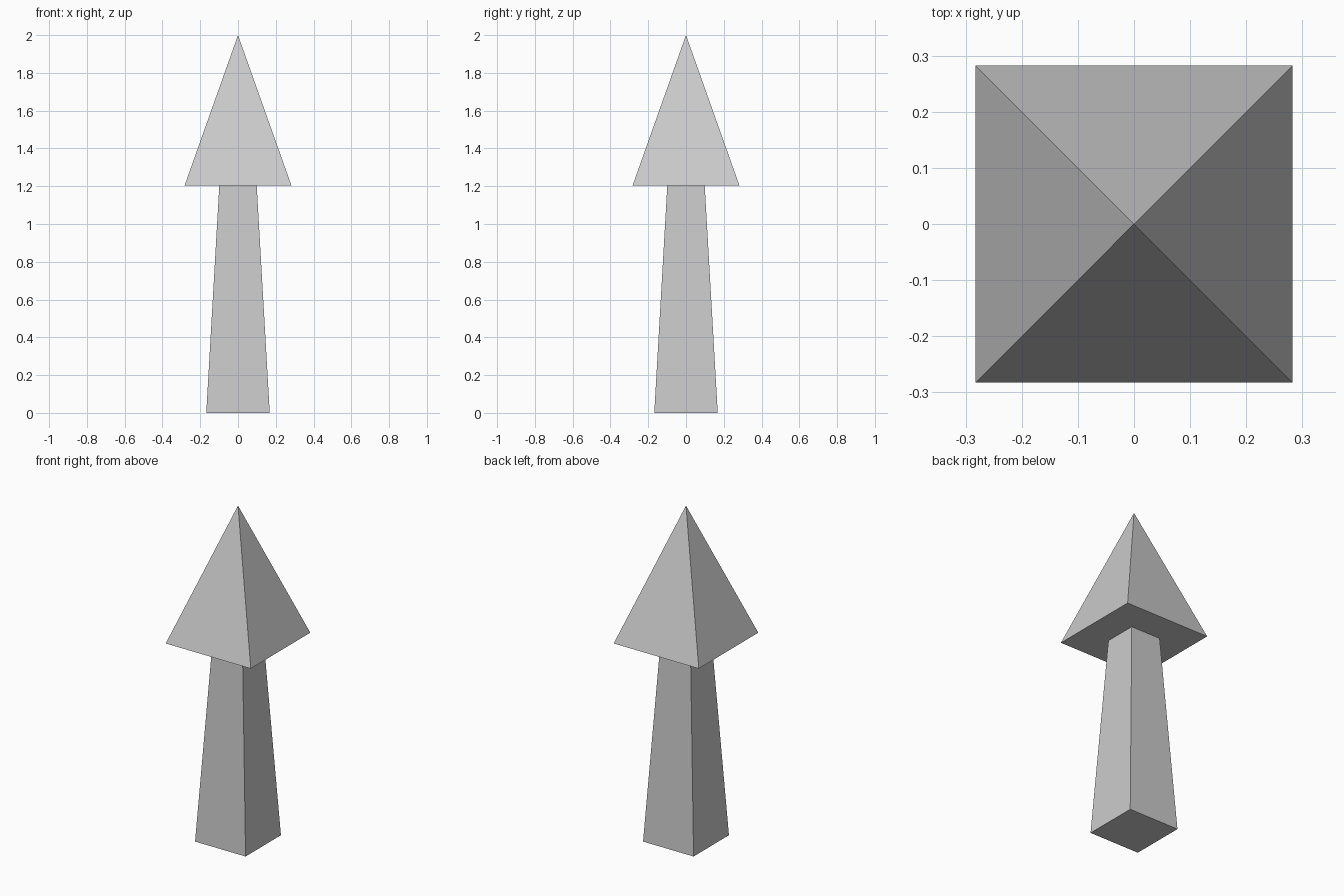
import bpy
import math

if "Cube" in bpy.data.objects:
    bpy.data.objects.remove(bpy.data.objects["Cube"])


def square_taper(name, half_bottom, half_top, z0, z1):
    """Four-sided cone with its sides facing the axes; half sizes are half side widths."""
    bpy.ops.mesh.primitive_cone_add(
        vertices=4,
        radius1=half_bottom * math.sqrt(2),
        radius2=half_top * math.sqrt(2),
        depth=z1 - z0,
        location=(0, 0, (z0 + z1) / 2),
        rotation=(0, 0, math.pi / 4),
    )
    obj = bpy.context.object
    obj.name = name
    bpy.ops.object.transform_apply(location=True, rotation=True, scale=True)
    return obj


# Tapered square trunk
square_taper("trunk", 0.168, 0.099, 0.0, 1.204)

# Pyramid foliage with a flat underside
square_taper("foliage", 0.2828, 0.0, 1.204, 2.0)
